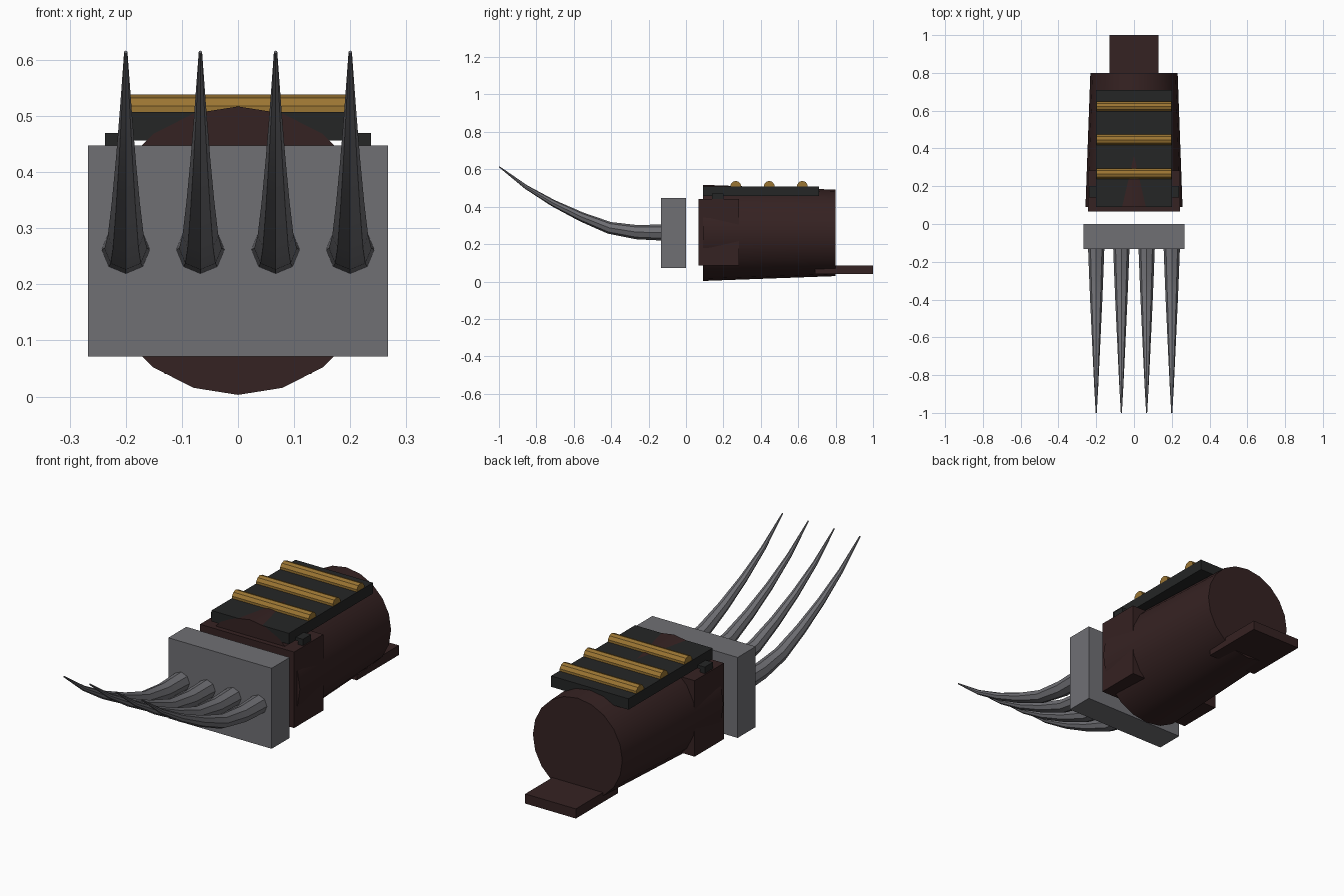
import bpy, bmesh, math
from mathutils import Vector

cube = bpy.data.objects.get("Cube")
if cube:
    bpy.data.objects.remove(cube, do_unlink=True)


def material(name, rgb):
    m = bpy.data.materials.new(name)
    m.use_nodes = True
    m.diffuse_color = (*rgb, 1)
    m.node_tree.nodes["Principled BSDF"].inputs["Base Color"].default_value = (*rgb, 1)
    return m


steel = material("steel grey", (0.16, 0.16, 0.175))
leather = material("dark maroon leather", (0.036, 0.016, 0.016))
black = material("black padding", (0.018, 0.019, 0.019))
gold = material("aged gold", (0.33, 0.18, 0.033))


def box(name, x, y, z, mat):
    """Box between (min, max) pairs on each axis."""
    bpy.ops.mesh.primitive_cube_add(size=1)
    ob = bpy.context.object
    ob.name = name
    for i, (lo, hi) in enumerate((x, y, z)):
        ob.location[i] = (lo + hi) / 2
        ob.scale[i] = hi - lo
    ob.data.materials.append(mat)
    return ob


def sweep(name, path, sides, mat, turn=0.0):
    """Capped tube through (point, radius) rings."""
    bm = bmesh.new()
    pts = [Vector(p) for p, r in path]
    rings = []
    for i, (p, r) in enumerate(path):
        tangent = pts[min(i + 1, len(pts) - 1)] - pts[max(i - 1, 0)]
        if i == 0 and len(pts) > 2:
            tangent = Vector((0, -1, 0))
        tangent.normalize()
        side = Vector((1, 0, 0)) if abs(tangent.x) < 0.9 else Vector((0, 1, 0))
        up = tangent.cross(side)
        ring = []
        for k in range(sides):
            a = math.tau * k / sides + turn
            ring.append(bm.verts.new(pts[i] + r * (math.cos(a) * side + math.sin(a) * up)))
        rings.append(ring)
    for a, b in zip(rings, rings[1:]):
        for k in range(sides):
            n = (k + 1) % sides
            bm.faces.new((a[k], a[n], b[n], b[k]))
    bm.faces.new(rings[0])
    bm.faces.new(rings[-1])
    bmesh.ops.recalc_face_normals(bm, faces=bm.faces)
    mesh = bpy.data.meshes.new(name)
    bm.to_mesh(mesh)
    bm.free()
    mesh.materials.append(mat)
    ob = bpy.data.objects.new(name, mesh)
    bpy.context.collection.objects.link(ob)
    bpy.ops.object.select_all(action="DESELECT")
    ob.select_set(True)
    bpy.context.view_layer.objects.active = ob
    bpy.ops.object.shade_smooth_by_angle(angle=math.radians(30))
    return ob


# Knuckle plate with four upswept claws
box("knuckle_plate", (-0.267, 0.267), (-0.133, 0), (0.071, 0.447), steel)
claw_profile = [(-0.13, 0.262, 0.043), (-0.265, 0.264, 0.038), (-0.41, 0.287, 0.032),
                (-0.56, 0.346, 0.025), (-0.71, 0.419, 0.018), (-0.855, 0.505, 0.011),
                (-0.999, 0.614, 0.003)]
for n, x in enumerate((-0.2, -0.067, 0.067, 0.2)):
    sweep(f"claw_{n + 1}", [((x, y, z), r) for y, z, r in claw_profile], 8, steel)

# Tapered forearm cuff, wrist block and rear tongue
sweep("forearm_cuff", [((0, 0.09, 0.26), 0.257), ((0, 0.8, 0.26), 0.231)], 20, leather)
box("wrist_block", (-0.243, 0.243), (0.067, 0.283), (0.085, 0.44), leather)
box("rear_tongue", (-0.131, 0.131), (0.69, 1.0), (0.04, 0.085), leather)

# Padded top plate with side clips
box("top_pad", (-0.2, 0.2), (0.09, 0.71), (0.456, 0.507), black)
for side, label in ((1, "left"), (-1, "right")):
    for part, inner, low in (("arm", 0.19, 0.455), ("hook", 0.213, 0.435)):
        box(f"{label}_clip_{part}", sorted((side * inner, side * 0.237)),
            (0.14, 0.2), (low, 0.47), black)

# Gold cross bars
for n, y in enumerate((0.266, 0.445, 0.622)):
    sweep(f"gold_bar_{n + 1}", [((-0.198, y, 0.509), 0.029), ((0.198, y, 0.509), 0.029)],
          10, gold, math.radians(18))
